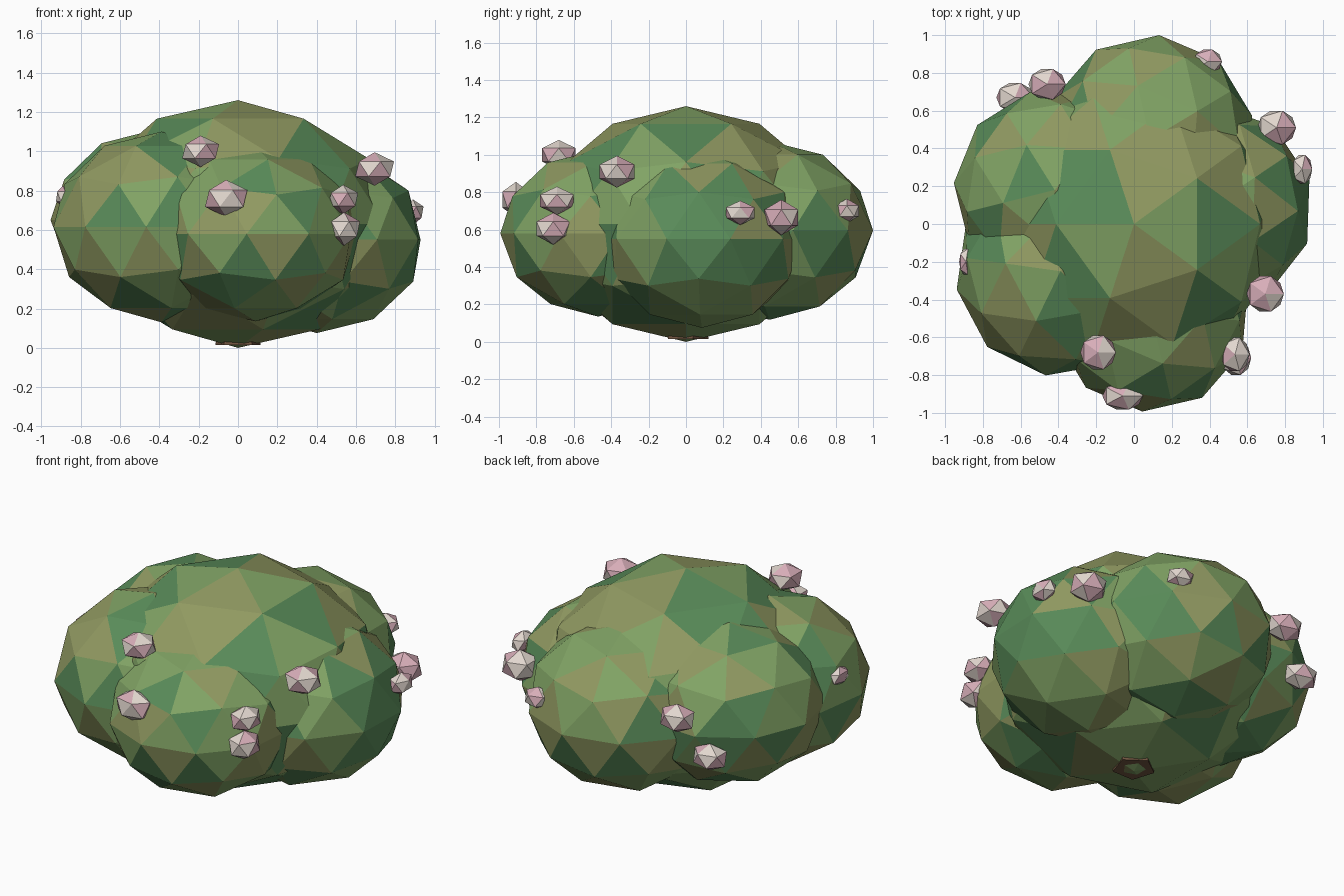
import bpy, random
from math import radians

if "Cube" in bpy.data.objects:
    bpy.data.objects.remove(bpy.data.objects["Cube"])

random.seed(4)


def material(name, rgb):
    m = bpy.data.materials.new(name)
    m.diffuse_color = (*rgb, 1)
    m.use_nodes = True
    m.node_tree.nodes["Principled BSDF"].inputs["Base Color"].default_value = m.diffuse_color
    return m


leaf_mats = [material("leaf_green", (0.22, 0.37, 0.13)),
             material("leaf_deep_green", (0.10, 0.26, 0.10)),
             material("leaf_olive", (0.28, 0.32, 0.12))]
flower_mats = [material("petal_pink", (0.68, 0.42, 0.48)),
               material("petal_cream", (0.76, 0.68, 0.62))]
bark = material("bark", (0.16, 0.09, 0.05))


def blob(name, centre, size, turn, detail, mats, weights):
    """Faceted squashed ball with a random tint per face."""
    bpy.ops.mesh.primitive_ico_sphere_add(subdivisions=detail, radius=1)
    ob = bpy.context.object
    ob.name = name
    ob.location = centre
    ob.scale = size
    # the ball's upper ring starts at 36 degrees; turn is where it should point
    mesh = ob.data
    from_mathutils = turn - 36
    ob.rotation_euler.z = radians(from_mathutils)
    for m in mats:
        mesh.materials.append(m)
    for p in mesh.polygons:
        p.material_index = random.choices(range(len(mats)), weights)[0]
        p.use_smooth = False
    return ob


# Foliage masses: centre, horizontal radius, vertical radius, turn
foliage = {
    "foliage_centre": ((0, 0, 0.63), 0.785, 0.63, 0),
    "foliage_front": ((0.09, -0.47, 0.58), 0.525, 0.445, 31),
    "foliage_left_front": ((-0.39, -0.25, 0.615), 0.557, 0.485, -8),
    "foliage_left_back": ((-0.42, 0.18, 0.65), 0.535, 0.46, 14),
    "foliage_back": ((0.085, 0.447, 0.595), 0.555, 0.477, -5),
    "foliage_right": ((0.40, 0.085, 0.55), 0.55, 0.475, -2),
}
for name, (c, r, rz, turn) in foliage.items():
    blob(name, c, (r, r, rz), turn, 2, leaf_mats, (5, 3, 3))

# Blossoms: centre and half sizes
blossoms = [
    ((-0.19, -0.68, 1.00), (0.105, 0.105, 0.08)),
    ((-0.06, -0.91, 0.76), (0.12, 0.085, 0.095)),
    ((0.535, -0.69, 0.755), (0.085, 0.105, 0.075)),
    ((0.54, -0.71, 0.605), (0.09, 0.105, 0.085)),
    ((0.695, -0.37, 0.91), (0.11, 0.11, 0.085)),
    ((0.89, 0.29, 0.69), (0.06, 0.09, 0.065)),
    ((0.755, 0.51, 0.665), (0.115, 0.105, 0.095)),
    ((0.39, 0.86, 0.70), (0.085, 0.075, 0.065)),
    ((-0.46, 0.74, 0.757), (0.11, 0.095, 0.085)),
    ((-0.63, 0.67, 0.54), (0.11, 0.09, 0.08)),
    ((-0.89, -0.20, 0.77), (0.04, 0.08, 0.055)),
]
for i, (c, s) in enumerate(blossoms):
    blob(f"blossom_{i + 1}", c, s, 36, 1, flower_mats, (1, 1))

# Trunk stub, just peeking out underneath
bpy.ops.mesh.primitive_cone_add(vertices=5, radius1=0.12, radius2=0.09,
                                depth=0.35, location=(0, 0, 0.19))
trunk = bpy.context.object
trunk.name = "trunk"
trunk.data.materials.append(bark)
